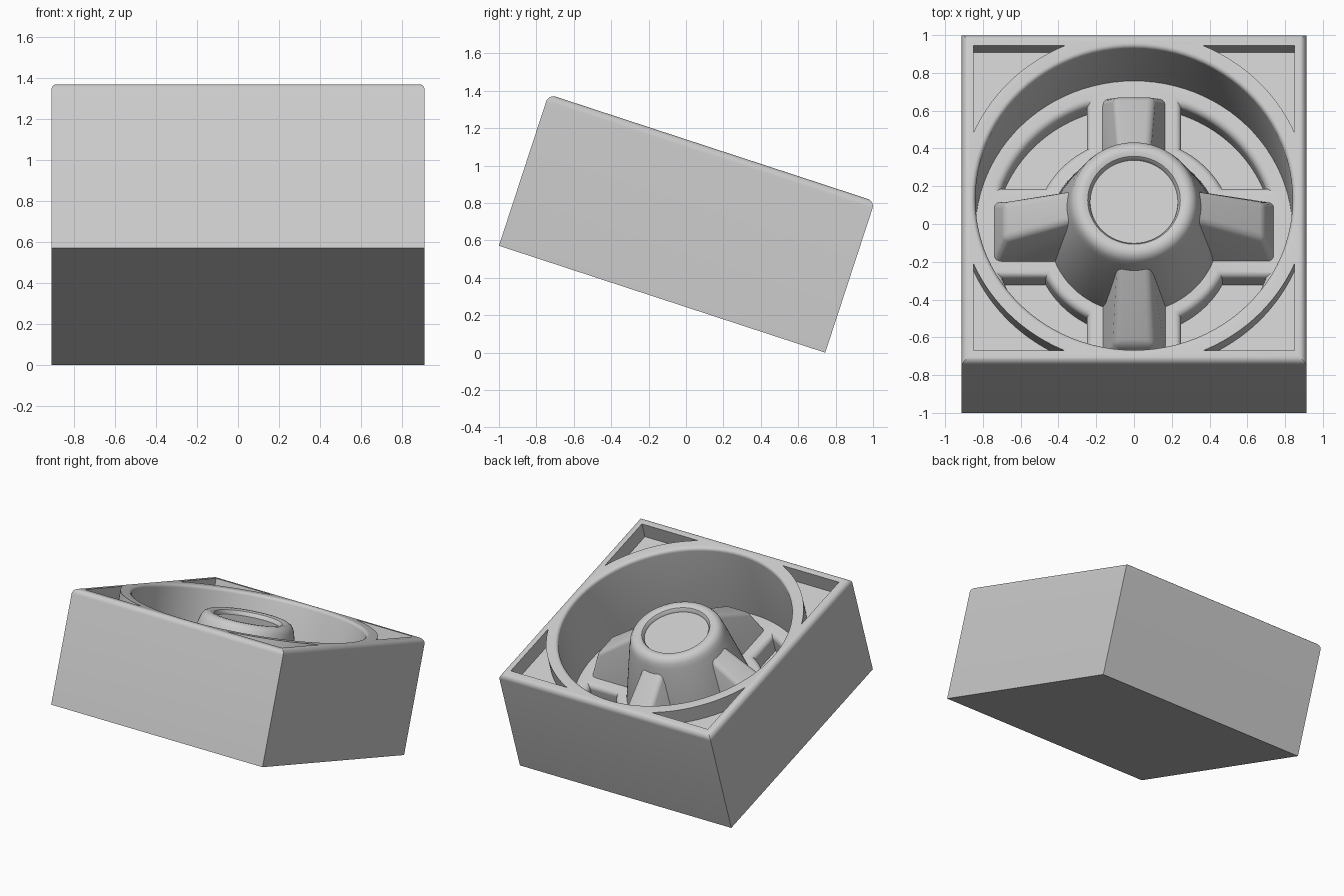
import bpy, bmesh, math
from mathutils import Matrix

cube = bpy.data.objects.get("Cube")
if cube:
    bpy.data.objects.remove(cube, do_unlink=True)

TILT = math.radians(-18.14)
HALF_X, HALF_Y, HEIGHT, FLOOR = 0.912, 0.918, 0.852, 0.28
PLACE = (Matrix.Translation((0, -0.128, HALF_Y * math.sin(-TILT)))
         @ Matrix.Rotation(TILT, 4, 'X'))

grey = bpy.data.materials.new("plain grey")
grey.use_nodes = True
grey.diffuse_color = (0.6, 0.6, 0.6, 1)
grey.node_tree.nodes["Principled BSDF"].inputs["Base Color"].default_value = grey.diffuse_color


def make(name, bm):
    bmesh.ops.recalc_face_normals(bm, faces=bm.faces)
    mesh = bpy.data.meshes.new(name)
    bm.to_mesh(mesh)
    bm.free()
    mesh.materials.append(grey)
    obj = bpy.data.objects.new(name, mesh)
    bpy.context.collection.objects.link(obj)
    return obj


def loft(rings):
    """Closed solid through rings of equal point count."""
    bm = bmesh.new()
    loops = [[bm.verts.new(p) for p in ring] for ring in rings]
    n = len(loops[0])
    for a, b in zip(loops, loops[1:]):
        for i in range(n):
            j = (i + 1) % n
            bm.faces.new((a[i], a[j], b[j], b[i]))
    bm.faces.new(loops[0])
    bm.faces.new(loops[-1])
    return bm


def lathe(profile, steps=96):
    """Closed solid from (radius, height) pairs."""
    turn = [2 * math.pi * i / steps for i in range(steps)]
    return loft([[(r * math.cos(t), r * math.sin(t), z) for t in turn] for r, z in profile])


def arc(radius, start, end, steps=20):
    return [(radius * math.cos(start + (end - start) * i / steps),
             radius * math.sin(start + (end - start) * i / steps)) for i in range(steps + 1)]


def flare(top, r, steps=5):
    """(outward offset, height) pairs of a rounded lip that ends at height top."""
    angles = [math.pi / 2 * i / steps for i in range(steps + 1)]
    return [(r - r * math.cos(a), top - r + r * math.sin(a)) for a in angles]


def floor_outline(d):
    """Pocket between two arms, widened by d."""
    side, inner, outer = 0.25 - d, 0.53 - d, 0.74 + d
    lo, hi = math.asin(side / outer), math.asin(side / inner)
    return (arc(outer, lo, math.pi / 2 - lo) + arc(inner, math.pi / 2 - hi, hi))


def cut(body, cutter):
    mod = body.modifiers.new("cut", 'BOOLEAN')
    mod.operation, mod.solver, mod.object = 'DIFFERENCE', 'EXACT', cutter
    cutter.hide_render = True
    bpy.context.view_layer.objects.active = body
    bpy.ops.object.modifier_apply(modifier=mod.name)
    bpy.data.objects.remove(cutter, do_unlink=True)


def round_edges(bm, edges, size, segments=4):
    bmesh.ops.bevel(bm, geom=edges, offset=size, segments=segments,
                    profile=0.5, affect='EDGES', clamp_overlap=True)


# Square housing with rounded top edges
corners = [(-HALF_X, -HALF_Y), (HALF_X, -HALF_Y), (HALF_X, HALF_Y), (-HALF_X, HALF_Y)]
bm = loft([[(x, y, z) for x, y in corners] for z in (0, HEIGHT)])
round_edges(bm, [e for e in bm.edges if all(v.co.z > HEIGHT - 0.01 for v in e.verts)], 0.04, 6)
housing = make("housing", bm)

# Round well with a softened rim
rim = [(0.84 + d, z) for d, z in flare(HEIGHT, 0.025)]
cut(housing, make("well_cutter", lathe([(0.84, FLOOR)] + rim + [(0.865, HEIGHT + 0.1)])))

# Pockets in the well floor and in the four corners
for k in range(4):
    spin = Matrix.Rotation(k * math.pi / 2, 4, 'Z')
    layers = [(0, 0.14)] + flare(FLOOR, 0.04) + [(0.04, FLOOR + 0.05)]
    bm = loft([[(x, y, z) for x, y in floor_outline(d)] for d, z in layers])
    bm.transform(spin)
    cut(housing, make("floor_pocket_cutter", bm))

    edge, radius = 0.85, 0.925
    a = math.acos(edge / radius)
    outline = arc(radius, a, math.pi / 2 - a) + [(edge, edge)]
    bm = loft([[(x, y, z) for x, y in outline] for z in (HEIGHT - 0.12, HEIGHT + 0.1)])
    sharp = [e for e in bm.edges if abs(e.verts[0].co.z - e.verts[1].co.z) > 0.1
             and e.calc_face_angle(0) > 0.6]
    round_edges(bm, sharp, 0.03)
    bm.transform(spin)
    cut(housing, make("corner_pocket_cutter", bm))

# Conical hub with a ring around a sunken disc
hub = make("hub", lathe([
    (0.45, FLOOR - 0.02), (0.45, FLOOR), (0.355, 0.7), (0.342, 0.75), (0.332, 0.785),
    (0.315, 0.81), (0.29, 0.823), (0.265, 0.823), (0.245, 0.815), (0.235, 0.80),
    (0.232, 0.785)]))

# Four sloping arms, wide at the foot and narrow on top
arms = []
for k, side in enumerate(("left", "back", "right", "front")):
    rings = []
    for foot, crest, r_in, r_top, z in ((0.17, 0.10, 0.26, 0.745, FLOOR - 0.02),):
        base = [(r_in, -foot, z), (r_top, -foot, z), (r_top, foot, z), (r_in, foot, z)]
        top = [(r_in, -0.08, 0.77), (0.69, -crest, 0.46), (0.69, crest, 0.46), (r_in, 0.08, 0.77)]
        rings = [base, top]
    bm = loft(rings)
    upper = [e for e in bm.edges if max(v.co.z for v in e.verts) > 0.4
             and max(v.co.x for v in e.verts) > 0.5]
    round_edges(bm, upper, 0.03)
    bm.transform(Matrix.Rotation(k * math.pi / 2, 4, 'Z'))
    arms.append(make(side + "_arm", bm))

# Smooth the curved faces and tilt the whole assembly backward
for obj in [housing, hub] + arms:
    bpy.ops.object.select_all(action='DESELECT')
    obj.select_set(True)
    bpy.context.view_layer.objects.active = obj
    bpy.ops.object.shade_smooth_by_angle(angle=math.radians(30))
    obj.matrix_world = PLACE
